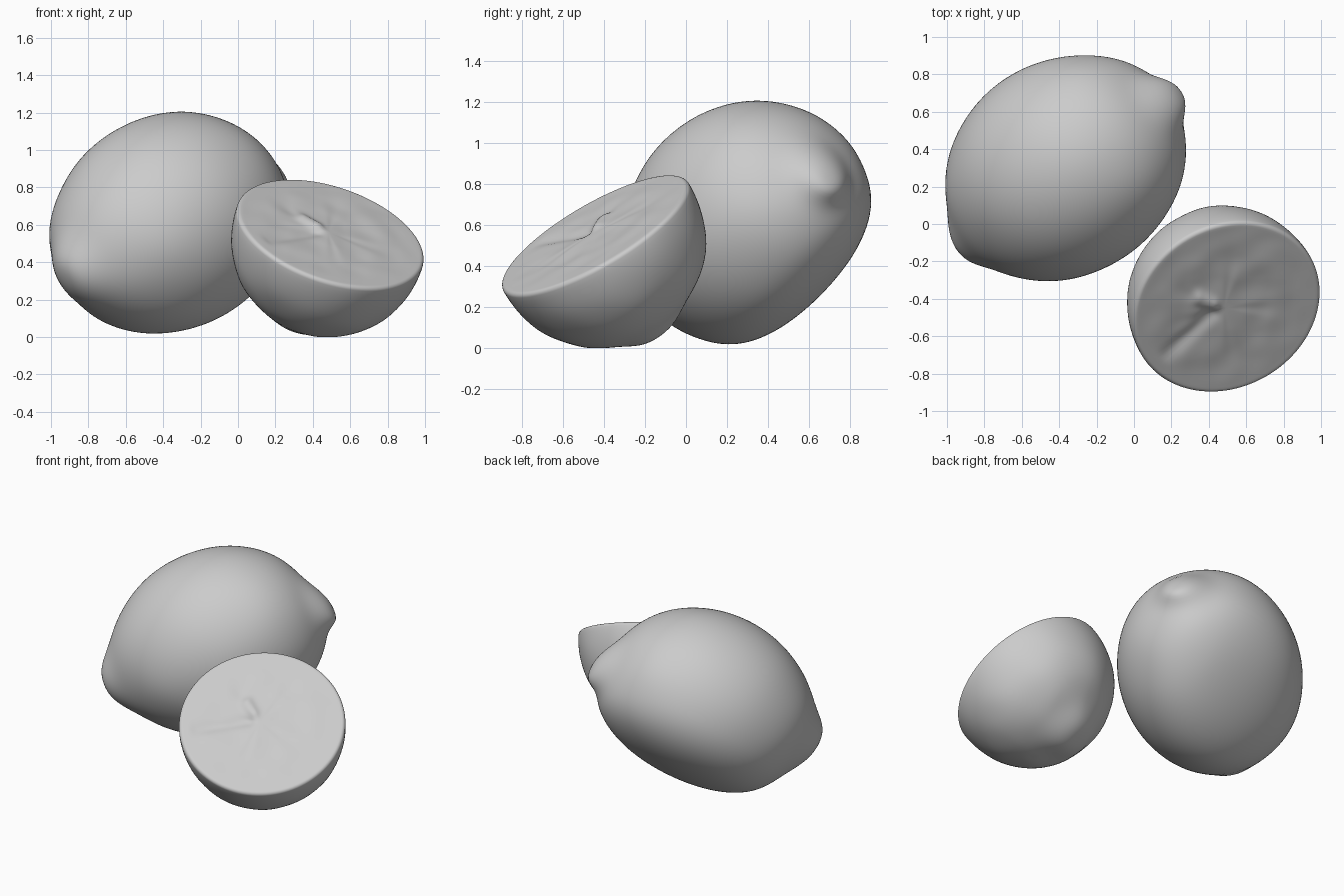
import bpy
import math
from mathutils import Vector, noise

if "Cube" in bpy.data.objects:
    bpy.data.objects.remove(bpy.data.objects["Cube"])

SEG = 112


def lathe(name, profile, centre, axis, shape):
    """Spin (along, radius) points round an axis, then offset each vertex with shape()."""
    axis = Vector(axis).normalized()
    turn = axis.to_track_quat('Z', 'Y')
    centre = Vector(centre)
    verts, faces, rings = [], [], []
    for s, r in profile:
        count = 1 if r < 1e-5 else SEG
        rings.append((len(verts), count))
        for i in range(count):
            a = 2 * math.pi * i / SEG
            p = centre + turn @ Vector((r * math.cos(a), r * math.sin(a), s))
            p = p + shape(p, s, r, axis)
            p.z = max(p.z, 0)
            verts.append(p)
    for (a, na), (b, nb) in zip(rings, rings[1:]):
        for i in range(SEG):
            j = (i + 1) % SEG
            if na == 1:
                faces.append((a, b + j, b + i))
            elif nb == 1:
                faces.append((a + i, a + j, b))
            else:
                faces.append((a + i, a + j, b + j, b + i))
    mesh = bpy.data.meshes.new(name)
    mesh.from_pydata(verts, [], faces)
    mesh.update()
    for poly in mesh.polygons:
        poly.use_smooth = True
    obj = bpy.data.objects.new(name, mesh)
    bpy.context.collection.objects.link(obj)
    return obj


def nub(r, height, width):
    return height * math.exp(-(r / width) ** 3)


def ridge(p, a, b, width):
    """Soft falloff around a line on the cut face, seen from above."""
    a, b, q = Vector(a), Vector(b), Vector((p.x, p.y))
    t = max(0, min(1, (q - a).dot(b - a) / (b - a).length_squared))
    return math.exp(-((q - a.lerp(b, t)).length / width) ** 2)


# Whole lemon: an egg shape with nubs off its axis and a flattened lower back
WHOLE = Vector((-0.365, 0.305, 0.61))
FLAT = Vector((0, 0.72, -0.69))


def whole_shape(p, s, r, axis):
    bend = Vector((0.03, 0, -0.10)) if s > 0 else Vector((0, -0.04, 0.03))
    out = bend * (abs(s) / 0.75) ** 6
    over = max(0, (p - WHOLE).dot(FLAT) - 0.25)
    out -= FLAT * 0.75 * over ** 2
    return out + axis * 0.01 * noise.noise(p * 3)


STEPS = 72
whole = []
for k in range(STEPS + 1):
    t = math.pi * k / STEPS
    r = 0.575 * math.sin(t)
    s = -0.69 * math.cos(t)
    s += nub(r, 0.075, 0.15) if s > 0 else -nub(r, 0.065, 0.2)
    whole.append((s, r))
lathe("whole_lemon", whole, WHOLE, (0.74, 0.515, 0.43), whole_shape)


# Half lemon: half an egg, a rounded rind edge and a softly wrinkled cut face
def half_shape(p, s, r, axis):
    if s > -0.02 and r < 0.49:
        fade = 1 - (r / 0.49) ** 4
        h = 0.022 * ridge(p, (0.35, -0.40), (0.42, -0.43), 0.035)
        h -= 0.016 * ridge(p, (0.42, -0.48), (0.17, -0.70), 0.035)
        ang = math.atan2(p.y + 0.45, p.x - 0.48)
        spoke = max(0, math.cos(4.5 * ang)) ** 4
        h -= 0.004 * spoke * math.sin(math.pi * min(1, r / 0.44)) ** 2
        h += 0.008 * noise.noise(p * 7)
        return axis * h * fade
    low = min(1, max(0, -s / 0.5))
    out = Vector((p.x - 0.5, p.y + 0.45, p.z - 0.55)).normalized()
    return out * low * 0.008 * noise.noise(p * 5)


R, EDGE = 0.522, 0.022
half = []
for k in range(41):
    t = 0.5 * math.pi * k / 40
    r, s = R * math.sin(t) ** 0.95, -0.555 * math.cos(t)
    if s < -EDGE:
        bulge = 0.012 * math.sin(2 * t)
        half.append((s - nub(r, 0.05, 0.17), r + bulge))
for k in range(7):
    t = 0.5 * math.pi * k / 6
    half.append((EDGE * (math.sin(t) - 1), R - EDGE + EDGE * math.cos(t)))
for k in range(1, 41):
    half.append((0, (R - EDGE) * (1 - k / 40)))
lathe("half_lemon", half, (0.497, -0.447, 0.556), (0.285, -0.485, 0.827), half_shape)
